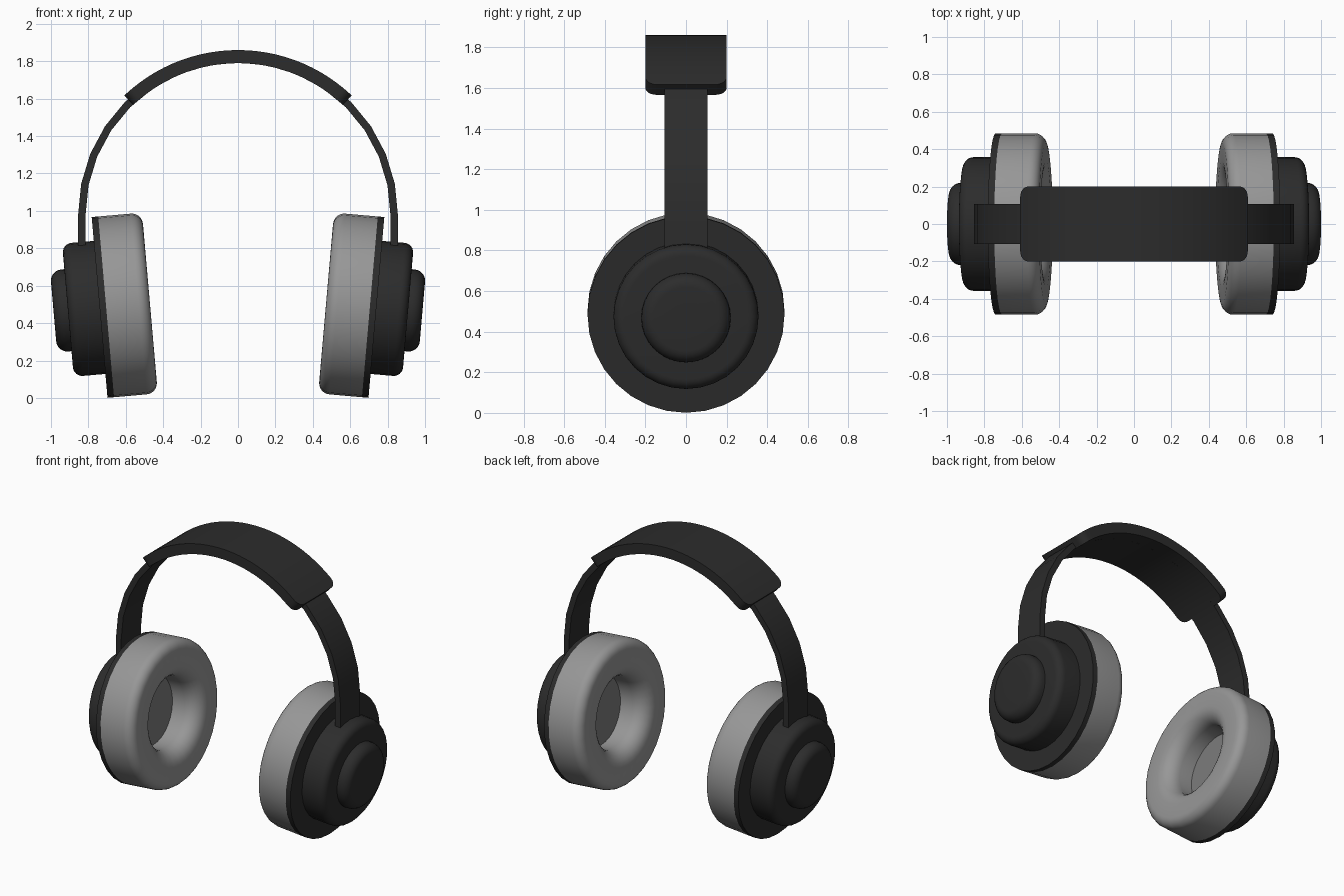
import bpy, bmesh, math
from mathutils import Vector

if "Cube" in bpy.data.objects:
    bpy.data.objects.remove(bpy.data.objects["Cube"])


def material(name, v):
    m = bpy.data.materials.new(name)
    m.diffuse_color = (v, v, v, 1)
    m.use_nodes = True
    m.node_tree.nodes["Principled BSDF"].inputs["Base Color"].default_value = m.diffuse_color
    return m


BLACK = material("matte black", 0.025)
GREY = material("cushion grey", 0.31)
MESH_GREY = material("speaker grey", 0.2)


def finish(name, bm, mat, angle=40):
    bmesh.ops.remove_doubles(bm, verts=bm.verts, dist=1e-5)
    bmesh.ops.recalc_face_normals(bm, faces=bm.faces)
    me = bpy.data.meshes.new(name)
    bm.to_mesh(me)
    bm.free()
    me.materials.append(mat)
    for p in me.polygons:
        p.use_smooth = True
    me.set_sharp_from_angle(angle=math.radians(angle))
    ob = bpy.data.objects.new(name, me)
    bpy.context.collection.objects.link(ob)
    return ob


def fillet(points, steps=6):
    """Round the corners of (t, r, radius) profile points."""
    out = []
    for i, (t, r, f) in enumerate(points):
        p = Vector((t, r))
        if f == 0:
            out.append(p)
            continue
        u = (Vector(points[i - 1][:2]) - p).normalized() * f
        v = (Vector(points[(i + 1) % len(points)][:2]) - p).normalized() * f
        for k in range(steps + 1):
            a = math.pi / 2 * k / steps
            out.append(p + u + v - v * math.cos(a) - u * math.sin(a))
    return out


TILT = math.radians(5)


def lathe(name, points, mat, side, sides=32, closed=False):
    """Spin a profile around the tilted axis of one ear cup."""
    prof = fillet(points)
    c, s = math.cos(TILT), math.sin(TILT)
    bm = bmesh.new()
    rings = []
    for t, r in prof:
        ring = []
        for k in range(sides):
            a = 2 * math.pi * k / sides
            y, h = r * math.sin(a), r * math.cos(a)
            ring.append(bm.verts.new((side * (0.74 + t * c + h * s), y, 0.484 - t * s + h * c)))
        rings.append(ring)
    pairs = list(zip(rings, rings[1:])) + ([(rings[-1], rings[0])] if closed else [])
    for a, b in pairs:
        for k in range(sides):
            j = (k + 1) % sides
            bm.faces.new((a[k], a[j], b[j], b[k]))
    if not closed:
        bm.faces.new(rings[0])
        bm.faces.new(rings[-1])
    return finish(name, bm, mat)


# Ear cups, mirrored left and right
for side, label in ((1, "right"), (-1, "left")):
    lathe(label + "_ear_cushion",
          [(-0.035, 0.485, 0), (-0.27, 0.485, 0.06), (-0.27, 0.235, 0.1), (-0.035, 0.235, 0)],
          GREY, side, closed=True)
    lathe(label + "_speaker_cover", [(-0.075, 0.238, 0), (-0.04, 0.238, 0)], MESH_GREY, side)
    lathe(label + "_back_plate", [(-0.035, 0.485, 0), (0.0, 0.485, 0)], BLACK, side)
    lathe(label + "_cup_housing", [(-0.01, 0.357, 0), (0.17, 0.357, 0.05), (0.17, 0.1, 0)], BLACK, side)
    lathe(label + "_cup_cap", [(0.15, 0.22, 0), (0.247, 0.22, 0.06), (0.247, 0.05, 0)], BLACK, side)


def strip(name, stations, mat):
    """Box-section strip through (outer point, inner point, half width) stations."""
    bm = bmesh.new()
    rows = [[bm.verts.new((p[0], y, p[1])) for p, y in ((o, -w), (o, w), (i, w), (i, -w))]
            for o, i, w in stations]
    for a, b in zip(rows, rows[1:]):
        for k in range(4):
            j = (k + 1) % 4
            bm.faces.new((a[k], a[j], b[j], b[k]))
    bm.faces.new(rows[0])
    bm.faces.new(rows[-1])
    return finish(name, bm, mat, 30)


CZ = 0.978


def polar(r, a):
    return (r * math.sin(a), CZ + r * math.cos(a))


# Headband: half circle with straight ends going down into the cups
R_OUT, R_IN = 0.855, 0.815
arc = [(polar(R_OUT, a), polar(R_IN, a), 0.107)
       for a in (math.pi * (k / 16 - 0.5) for k in range(17))]
band = [((-R_OUT, 0.76), (-R_IN, 0.76), 0.107)] + arc + [((R_OUT, 0.76), (R_IN, 0.76), 0.107)]
strip("headband", band, BLACK)

# Padded top with rounded plan corners
P_OUT, P_IN, END, RAD = 0.882, 0.812, math.radians(43.6), 0.055
half = [RAD * (1 - math.cos(math.pi / 2 * k / 6)) for k in range(7)]
dist = half + [RAD + (2 * END * P_OUT - 2 * RAD) * k / 24 for k in range(1, 24)]
dist += [2 * END * P_OUT - d for d in reversed(half)]
pad = []
for d in dist:
    e = min(d, 2 * END * P_OUT - d, RAD)
    w = 0.2 - RAD + math.sqrt(max(0, RAD ** 2 - (RAD - e) ** 2))
    a = d / P_OUT - END
    pad.append((polar(P_OUT, a), polar(P_IN, a), w))
strip("headband_pad", pad, BLACK)
